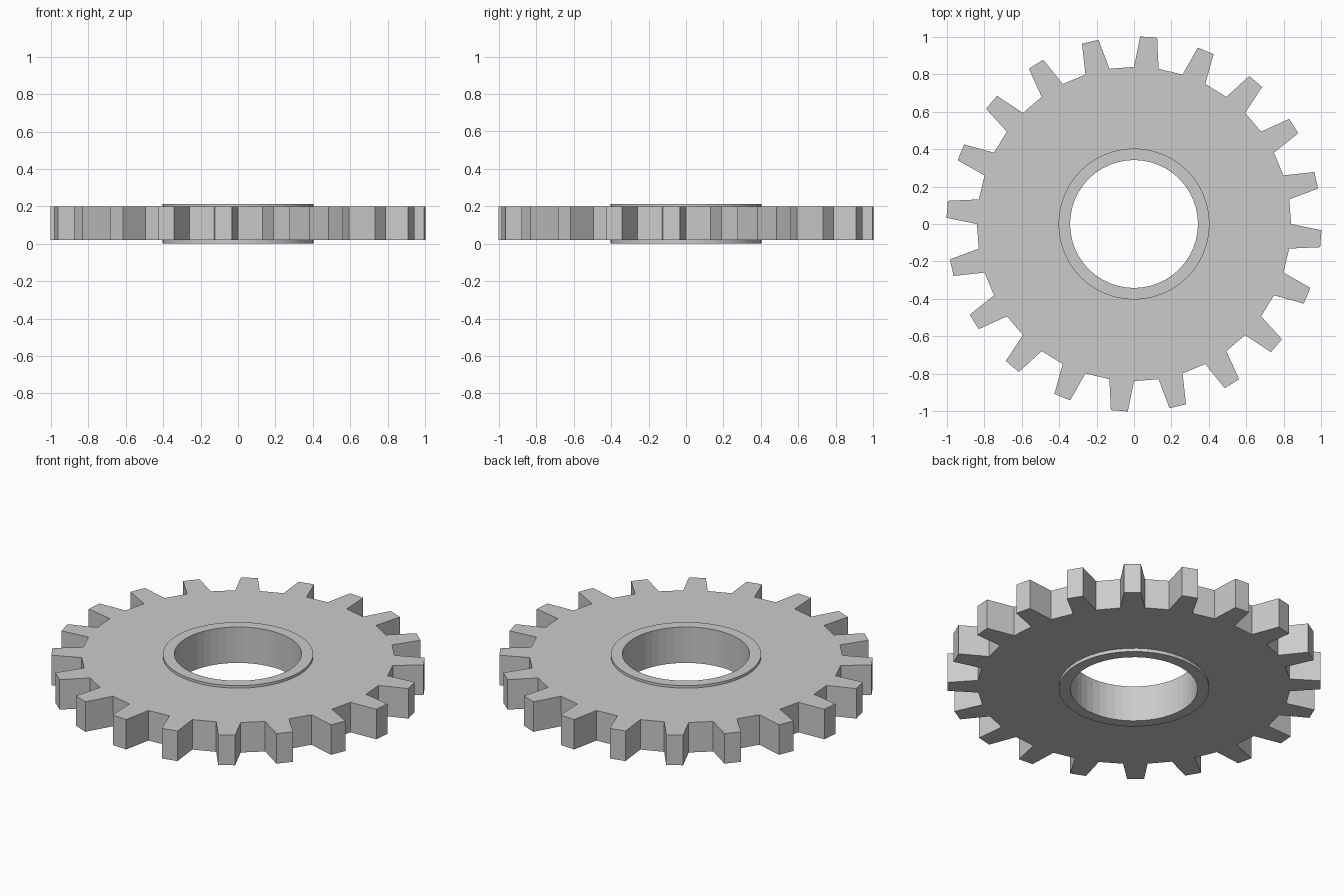
import bpy, bmesh
from math import sin, cos, radians

if "Cube" in bpy.data.objects:
    bpy.data.objects.remove(bpy.data.objects["Cube"])

TEETH = 20
PITCH = 360 / TEETH


def ring_prism(name, outer, inner, z0, z1):
    """Closed ring between two equally long (radius, degrees) outlines."""
    bm = bmesh.new()

    def loop(points, z):
        return [bm.verts.new((r * cos(radians(a)), r * sin(radians(a)), z)) for r, a in points]

    loops = [loop(outer, z0), loop(outer, z1), loop(inner, z1), loop(inner, z0)]
    n = len(outer)
    for k in range(4):
        a, b = loops[k], loops[(k + 1) % 4]
        for i in range(n):
            j = (i + 1) % n
            bm.faces.new((a[i], a[j], b[j], b[i]))
    bmesh.ops.recalc_face_normals(bm, faces=bm.faces)
    mesh = bpy.data.meshes.new(name)
    bm.to_mesh(mesh)
    bm.free()
    obj = bpy.data.objects.new(name, mesh)
    bpy.context.collection.objects.link(obj)
    return obj


# Toothed disc: each tooth tapers from a wide root to a narrow tip
tooth = [(0.84, -4.5), (1.003, -2.6), (1.003, 2.6), (0.84, 4.5)]
outline = [(r, PITCH * i - 4.5 + a) for i in range(TEETH) for r, a in tooth]
hole = [(0.39, a) for r, a in outline]
ring_prism("gear_disc", outline, hole, 0.02, 0.198)

# Hub collar, slightly proud of the disc on both sides
SIDES = 48
circle = [360 * i / SIDES for i in range(SIDES)]
ring_prism("hub_collar", [(0.404, a) for a in circle], [(0.342, a) for a in circle], 0.0, 0.213)
